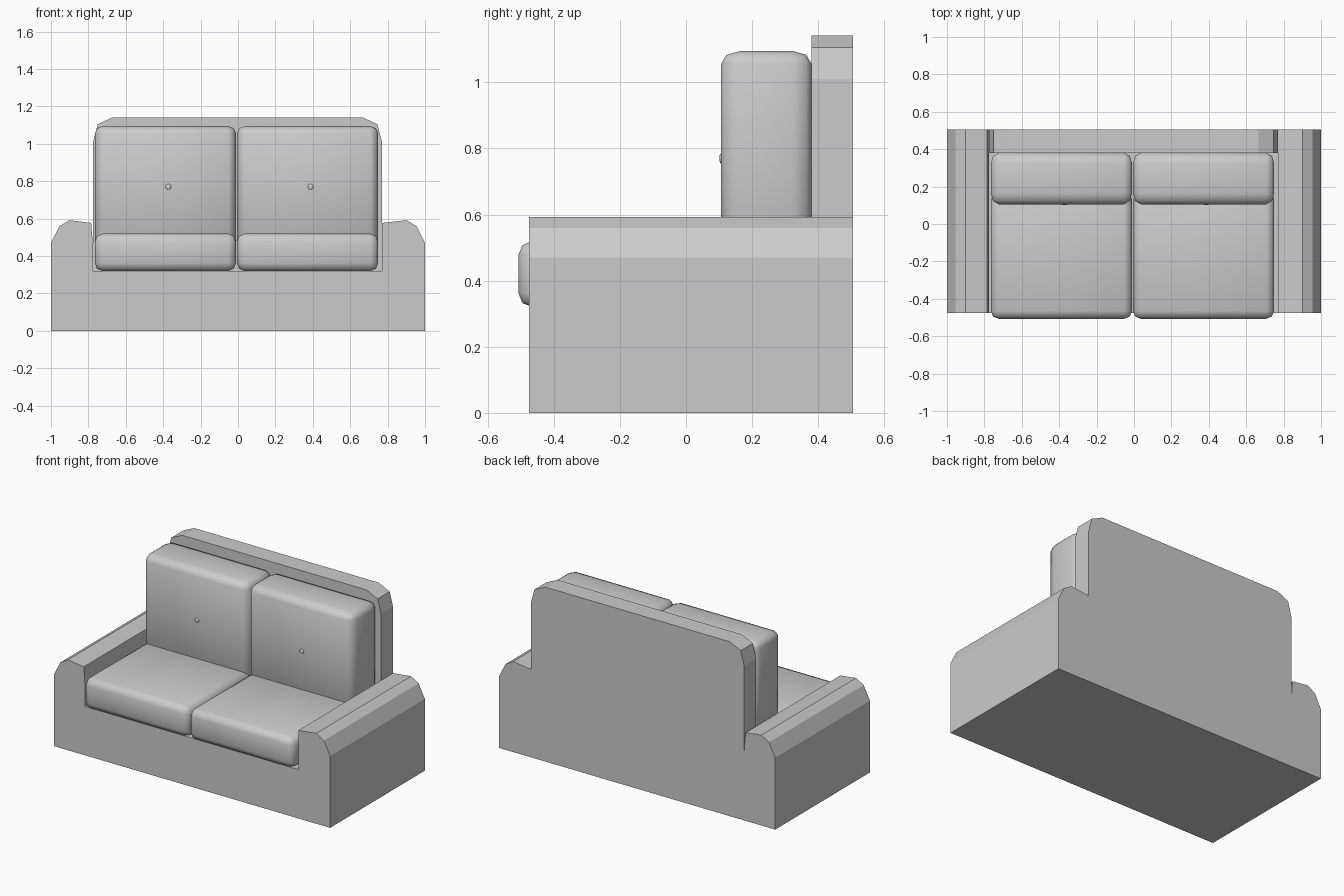
import bpy, bmesh
from math import radians
from mathutils import Matrix

if "Cube" in bpy.data.objects:
    bpy.data.objects.remove(bpy.data.objects["Cube"])


def add_object(name, bm):
    mesh = bpy.data.meshes.new(name)
    bmesh.ops.recalc_face_normals(bm, faces=bm.faces[:])
    bm.to_mesh(mesh)
    bm.free()
    obj = bpy.data.objects.new(name, mesh)
    bpy.context.collection.objects.link(obj)
    return obj


def extrude_profile(name, points, y0, y1):
    """Extrude an x-z outline from y0 to y1, flat shaded."""
    bm = bmesh.new()
    face = bm.faces.new([bm.verts.new((x, y0, z)) for x, z in points])
    new = bmesh.ops.extrude_face_region(bm, geom=[face])["geom"]
    verts = [v for v in new if isinstance(v, bmesh.types.BMVert)]
    bmesh.ops.translate(bm, verts=verts, vec=(0, y1 - y0, 0))
    return add_object(name, bm)


def cushion(name, centre, thickness, length, upright=False):
    """Rounded slab, smooth shaded; upright ones are stood on end."""
    bm = bmesh.new()
    bmesh.ops.create_cube(bm, size=1, matrix=Matrix.Diagonal((0.755, 0.68, 0.2, 1)))
    bmesh.ops.bevel(bm, geom=bm.edges[:], offset=0.042, segments=2,
                    profile=0.5, affect='EDGES')
    bmesh.ops.scale(bm, vec=(1, length / 0.68, thickness / 0.2), verts=bm.verts[:])
    if upright:
        bmesh.ops.rotate(bm, cent=(0, 0, 0), verts=bm.verts[:],
                         matrix=Matrix.Rotation(radians(90), 3, 'X'))
    bmesh.ops.translate(bm, verts=bm.verts[:], vec=centre)
    for f in bm.faces:
        f.smooth = True
    return add_object(name, bm)


# Base with both arms in one profile
extrude_profile("base_and_arms", [
    (-1, 0), (1, 0), (1, 0.47), (0.955, 0.56), (0.9, 0.592), (0.77, 0.577),
    (0.77, 0.32), (-0.775, 0.32), (-0.775, 0.45), (-0.785, 0.577),
    (-0.9, 0.592), (-0.955, 0.56), (-1, 0.47)], -0.475, 0.505)

# Back panel with chamfered upper corners
extrude_profile("back_panel", [
    (-0.775, 0.32), (0.77, 0.32), (0.77, 1.01), (0.745, 1.105), (0.665, 1.142),
    (-0.67, 1.142), (-0.75, 1.105), (-0.775, 1.01)], 0.38, 0.505)

# Seat cushions, back cushions and their buttons
for side, x in (("left", -0.388), ("right", 0.372)):
    cushion(f"seat_cushion_{side}", (x, -0.167, 0.42), 0.2, 0.68)
    cushion(f"back_cushion_{side}", (x, 0.243, 0.77), 0.275, 0.65, upright=True)
    bm = bmesh.new()
    bmesh.ops.create_uvsphere(bm, u_segments=10, v_segments=6, radius=0.016)
    bmesh.ops.scale(bm, vec=(1, 0.4, 1), verts=bm.verts[:])
    bmesh.ops.translate(bm, verts=bm.verts[:], vec=(x + 0.016, 0.107, 0.77))
    for f in bm.faces:
        f.smooth = True
    add_object(f"button_{side}", bm)
